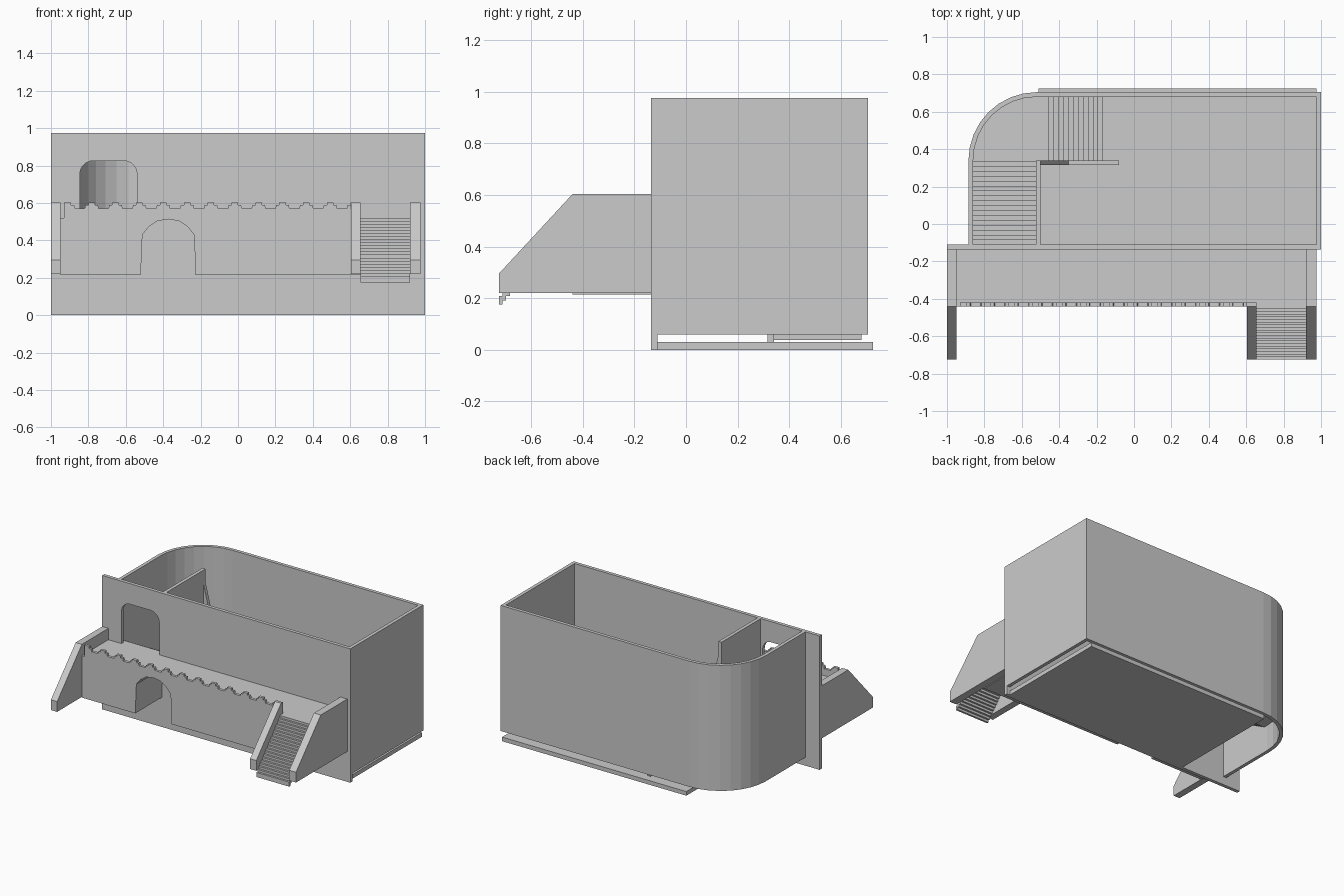
import bpy, bmesh, math

if "Cube" in bpy.data.objects:
    bpy.data.objects.remove(bpy.data.objects["Cube"])


def prism(name, pts, axis, lo, hi):
    """Extrude a 2D outline along an axis: x -> (y,z), y -> (x,z), z -> (x,y)."""
    def co(p, t):
        return {'x': (t, p[0], p[1]), 'y': (p[0], t, p[1]), 'z': (p[0], p[1], t)}[axis]
    bm = bmesh.new()
    a = [bm.verts.new(co(p, lo)) for p in pts]
    b = [bm.verts.new(co(p, hi)) for p in pts]
    bm.faces.new(a)
    bm.faces.new(b[::-1])
    n = len(pts)
    for i in range(n):
        j = (i + 1) % n
        bm.faces.new((a[i], b[i], b[j], a[j]))
    bmesh.ops.recalc_face_normals(bm, faces=bm.faces)
    me = bpy.data.meshes.new(name)
    bm.to_mesh(me)
    bm.free()
    ob = bpy.data.objects.new(name, me)
    bpy.context.collection.objects.link(ob)
    return ob


def box(name, x0, x1, y0, y1, z0, z1):
    return prism(name, [(x0, y0), (x1, y0), (x1, y1), (x0, y1)], 'z', z0, z1)


def stairs(name, axis, lo, hi, start, end, z_start, z_end, n, thick):
    """Open flight: stepped on top and underneath, descending from start to end."""
    run, rise = (end - start) / n, (z_start - z_end) / n
    top, under = [], []
    for i in range(n):
        z = z_start - i * rise
        u, v = start + i * run, start + (i + 1) * run
        top += [(u, z), (v, z)]
        under += [(u, z - thick), (v, z - thick)]
    return prism(name, top + under[::-1], axis, lo, hi)


def arc(cx, cy, r, a0, a1, n):
    return [(cx + r * math.cos(math.radians(a0 + (a1 - a0) * i / n)),
             cy + r * math.sin(math.radians(a0 + (a1 - a0) * i / n))) for i in range(n + 1)]


TOP = 0.975

# Front wall with rounded doorway
front = box("front_wall", -1, 1, -0.135, -0.11, 0, TOP)
door = [(-0.845, 0.52), (-0.54, 0.52)]
door += arc(-0.61, 0.755, 0.07, 0, 90, 6) + arc(-0.775, 0.755, 0.07, 90, 180, 6)
cutter = prism("door_cutter", door, 'y', -0.2, -0.05)
mod = front.modifiers.new("doorway", 'BOOLEAN')
mod.operation, mod.solver, mod.object = 'DIFFERENCE', 'EXACT', cutter
bpy.context.view_layer.objects.active = front
bpy.ops.object.modifier_apply(modifier=mod.name)
bpy.data.objects.remove(cutter)

# Outer shell: left wall, faceted curved corner, back and right walls
outer = [(-0.885, -0.11)] + arc(-0.52, 0.34, 0.365, 180, 90, 8) + [(1, 0.705), (1, -0.11)]
inner = [(-0.86, -0.11)] + arc(-0.52, 0.34, 0.34, 180, 90, 8) + [(0.975, 0.68), (0.975, -0.11)]
prism("outer_shell", outer + inner[::-1], 'z', 0.06, TOP)

# Room floor and partition
box("room_floor", -0.51, 0.975, -0.11, 0.725, 0, 0.03)
box("partition", -0.525, -0.5, -0.11, 0.34, 0.06, TOP)

# Interior stairs, corner landing and sloping rail
LAND = 0.27
stairs("upper_stairs", 'x', -0.86, -0.525, -0.11, 0.335, 0.52, LAND, 17, 0.035)
prism("landing", arc(-0.52, 0.34, 0.342, 180, 90, 8) + [(-0.48, 0.682), (-0.48, 0.335), (-0.862, 0.335)],
      'z', LAND - 0.02, LAND)
stairs("lower_stairs", 'y', 0.34, 0.68, -0.48, -0.165, LAND, 0.055, 12, 0.035)
prism("stair_rail", [(-0.5, 0.03), (-0.08, 0.03), (-0.08, 0.28), (-0.35, 0.28), (-0.5, 0.88)],
      'y', 0.315, 0.34)

# Terrace block with arched niche
half = [(0.147, 0.215), (0.138, 0.43), (0.105, 0.472), (0.06, 0.503)]
arch = [(-0.373 - x, z) for x, z in half] + [(-0.373, 0.513)]
arch += [(-0.373 + x, z) for x, z in half[::-1]]
prism("terrace", [(-0.95, 0.215)] + arch + [(0.92, 0.215), (0.92, 0.52), (-0.95, 0.52)],
      'y', -0.44, -0.135)

# Stepped battlement parapet
prof = [(-0.93, 0.52), (-0.93, 0.603)]
pitch = 0.1275
for i in range(12):
    x = -0.91 + i * pitch
    prof += [(x + dx, z) for dx, z in ((0.018, 0.603), (0.018, 0.588), (0.034, 0.588), (0.038, 0.57),
                                       (0.09, 0.57), (0.094, 0.588), (0.11, 0.588), (0.11, 0.603))]
prof += [(0.655, 0.603), (0.655, 0.52)]
prism("parapet", prof, 'y', -0.44, -0.42)

# Sloping side walls of terrace and stair
slope = [(-0.725, 0.22), (-0.725, 0.295), (-0.44, 0.603)]
side = slope + [(-0.135, 0.603), (-0.135, 0.22)]
prism("left_side_wall", side, 'x', -1, -0.95)
prism("right_side_wall", side, 'x', 0.92, 0.975)
prism("stair_side_wall", slope + [(-0.44, 0.22)], 'x', 0.605, 0.655)

# Outside stairs
stairs("outside_stairs", 'x', 0.655, 0.92, -0.44, -0.725, 0.52, 0.192, 20, 0.033)
